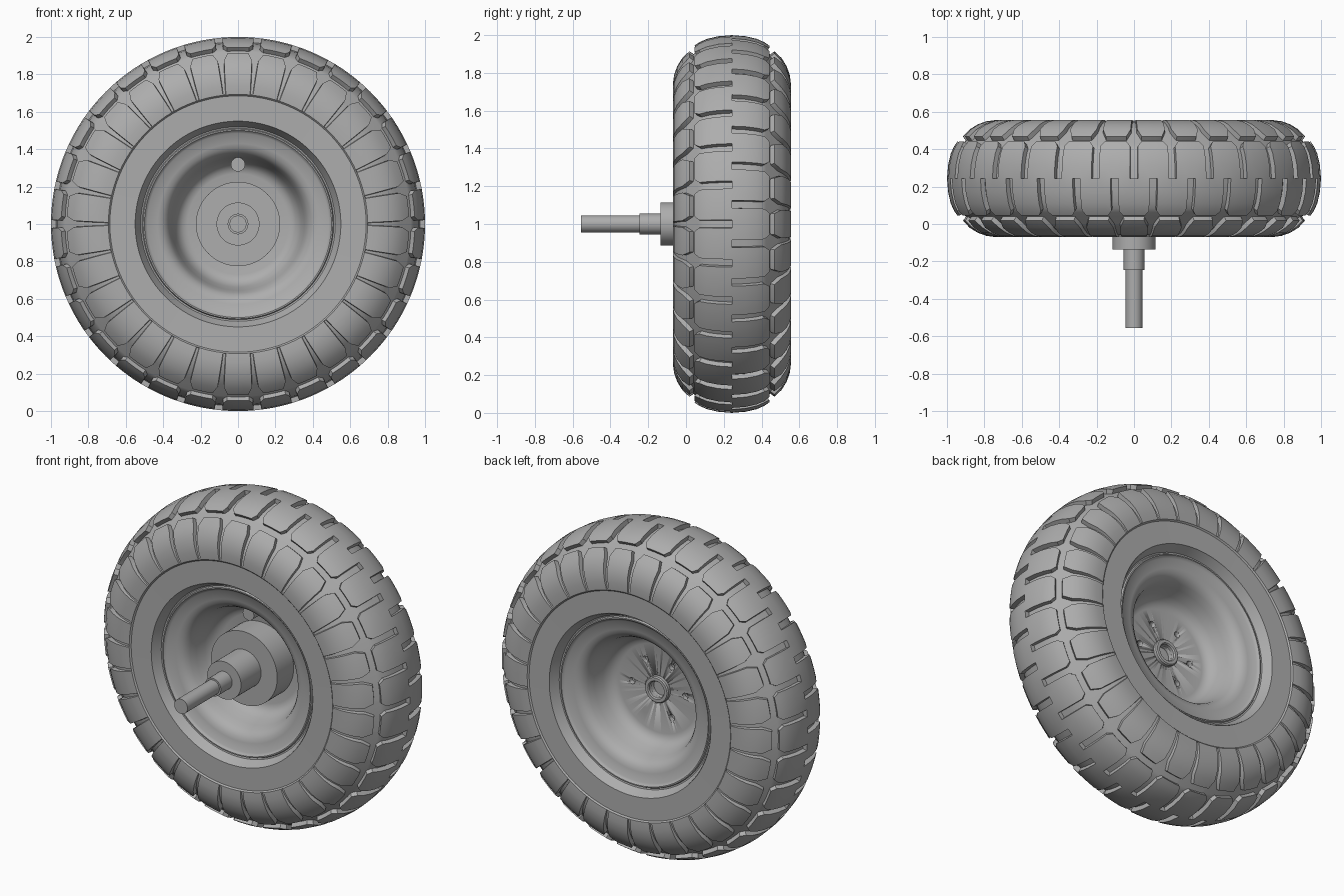
import bpy, bmesh
from math import pi, cos, sin
from mathutils import Vector

if "Cube" in bpy.data.objects:
    bpy.data.objects.remove(bpy.data.objects["Cube"], do_unlink=True)

MID = 0.243          # wheel mid-plane along y
PITCHES = 30         # tread blocks around each side
PITCH = 2 * pi / PITCHES

grey = bpy.data.materials.new("plain grey")
grey.use_nodes = True
grey.diffuse_color = (0.42, 0.42, 0.42, 1)
grey.node_tree.nodes["Principled BSDF"].inputs["Base Color"].default_value = grey.diffuse_color


def finish(name, bm, angle=32):
    mesh = bpy.data.meshes.new(name)
    bm.to_mesh(mesh)
    bm.free()
    mesh.materials.append(grey)
    obj = bpy.data.objects.new(name, mesh)
    bpy.context.collection.objects.link(obj)
    bpy.ops.object.select_all(action='DESELECT')
    obj.select_set(True)
    bpy.context.view_layer.objects.active = obj
    bpy.ops.object.shade_smooth_by_angle(angle=angle * pi / 180)
    return obj


def place(y, r, a):
    return Vector((r * cos(a), y, 1 + r * sin(a)))


def mirror_profile(half):
    return [(2 * MID - y, r) for y, r in reversed(half)]


def revolve(name, profile, steps=96, closed=False):
    """Turn a (y, radius) profile around the axle."""
    bm = bmesh.new()
    pts = [bm.verts.new(place(y, r, 0)) for y, r in profile]
    pairs = list(zip(pts, pts[1:])) + ([(pts[-1], pts[0])] if closed else [])
    edges = [bm.edges.new(p) for p in pairs]
    bmesh.ops.spin(bm, geom=pts + edges, cent=(0, 0, 1), axis=(0, 1, 0),
                   angle=2 * pi, steps=steps, use_merge=False)
    bmesh.ops.remove_doubles(bm, verts=bm.verts, dist=1e-4)
    bmesh.ops.recalc_face_normals(bm, faces=bm.faces)
    return finish(name, bm)


# Tyre: (y, radius, groove half-width); half-width grows where block corners are cut
half = [(0.0, 0.53, 0.012), (-0.058, 0.55, 0.012), (-0.06, 0.685, 0.012),
        (-0.068, 0.693, 0.012), (-0.07, 0.74, 0.014), (-0.063, 0.79, 0.016),
        (-0.047, 0.835, 0.018), (-0.02, 0.879, 0.02), (0.018, 0.915, 0.045),
        (0.045, 0.945, 0.042), (0.07, 0.962, 0.021), (0.11, 0.98, 0.021),
        (0.17, 0.994, 0.021), (MID, 1.0, 0.021)]
SIDE, EDGE = 3, 8    # rings where the sidewall blocks start and end
back = [(2 * MID - y, r, w) for y, r, w in reversed(half[:-1])]
rings = half + back
centre = len(half) - 1
last = len(rings) - 1

bm = bmesh.new()
grid = []
for i, (y, r, w) in enumerate(rings):
    wf, wb = (w, 0.021) if i < centre else (0.021, w)
    columns = (-wf, wf, PITCH / 4, PITCH / 2 - wb, PITCH / 2 + wb, PITCH * 3 / 4)
    grid.append([bm.verts.new(place(y, r, k * PITCH + c))
                 for k in range(PITCHES) for c in columns])

grooves = []
count = PITCHES * 6
for i in range(last):
    depth_in = min(i, last - 1 - i)          # segment number from the nearest bead
    cut_column = 0 if i < centre else 3
    for j in range(count):
        n = (j + 1) % count
        face = bm.faces.new((grid[i][j], grid[i][n], grid[i + 1][n], grid[i + 1][j]))
        if depth_in == EDGE or (depth_in >= SIDE and j % 6 == cut_column):
            grooves.append(face)
bmesh.ops.recalc_face_normals(bm, faces=bm.faces)
if sum((f.normal.dot(f.calc_center_median() - Vector((0, MID, 1))) for f in grooves)) < 0:
    bmesh.ops.reverse_faces(bm, faces=bm.faces)

# Sink the grooves, fading out toward the bead
bmesh.ops.inset_region(bm, faces=grooves, thickness=0.003, depth=0)
bm.normal_update()
sunk = {v for f in grooves for v in f.verts}
moves = {}
for v in sunk:
    radius = (v.co - Vector((0, v.co.y, 1))).length
    fade = min(1, max(0.2, (radius - 0.66) / 0.2))
    moves[v] = v.normal * 0.027 * fade
for v, m in moves.items():
    v.co -= m
finish("tyre", bm)

# Rim: dished on both sides around a central disc
dish = [(0.22, 0), (0.22, 0.27), (0.213, 0.295), (0.195, 0.318), (0.16, 0.337),
        (0.10, 0.355), (0.06, 0.368), (0.035, 0.383), (0.018, 0.405), (0.01, 0.43),
        (0.002, 0.485), (-0.006, 0.495), (-0.012, 0.5), (-0.012, 0.507),
        (-0.002, 0.512), (-0.004, 0.52), (-0.056, 0.548)]
rim = revolve("rim", dish + mirror_profile(dish))

# Axle hub and stepped shaft at the front
revolve("axle_hub", [(0.235, 0), (0.235, 0.225), (0.06, 0.225), (0.06, 0.115),
                     (-0.135, 0.115), (-0.135, 0.055), (-0.245, 0.055),
                     (-0.245, 0.045), (-0.555, 0.045), (-0.555, 0)], 64)

# Hub collar at the back
revolve("hub_collar", [(0.255, 0.05), (0.285, 0.05), (0.292, 0.056),
                       (0.292, 0.074), (0.285, 0.08), (0.255, 0.08)], 48, closed=True)


def rod(bm, x, z, radius, y0, y1, segments=20):
    made = bmesh.ops.create_cone(bm, cap_ends=True, segments=segments,
                                 radius1=radius, radius2=radius, depth=y1 - y0)
    for v in made["verts"]:
        a, b, c = v.co
        v.co = (x + a, (y0 + y1) / 2 + c, z + b)


# Bolt holes and bore cut into the back of the disc
bm = bmesh.new()
rod(bm, 0, 1, 0.05, 0.24, 0.4, 48)
for k in range(6):
    rod(bm, 0.18 * cos(k * pi / 3), 1 + 0.18 * sin(k * pi / 3), 0.019, 0.238, 0.4)
bmesh.ops.recalc_face_normals(bm, faces=bm.faces)
cutter = finish("hole_cutter", bm)
cutter.hide_render = True
mod = rim.modifiers.new("holes", 'BOOLEAN')
mod.operation = 'DIFFERENCE'
mod.solver = 'EXACT'
mod.object = cutter
bpy.context.view_layer.objects.active = rim
bpy.ops.object.modifier_move_to_index(modifier=mod.name, index=0)
bpy.ops.object.modifier_apply(modifier=mod.name)
bpy.data.objects.remove(cutter, do_unlink=True)

# Valve stub on the front of the dish
bm = bmesh.new()
rod(bm, 0, 1.318, 0.038, 0.1, 0.21, 32)
bmesh.ops.recalc_face_normals(bm, faces=bm.faces)
finish("valve_stub", bm)
